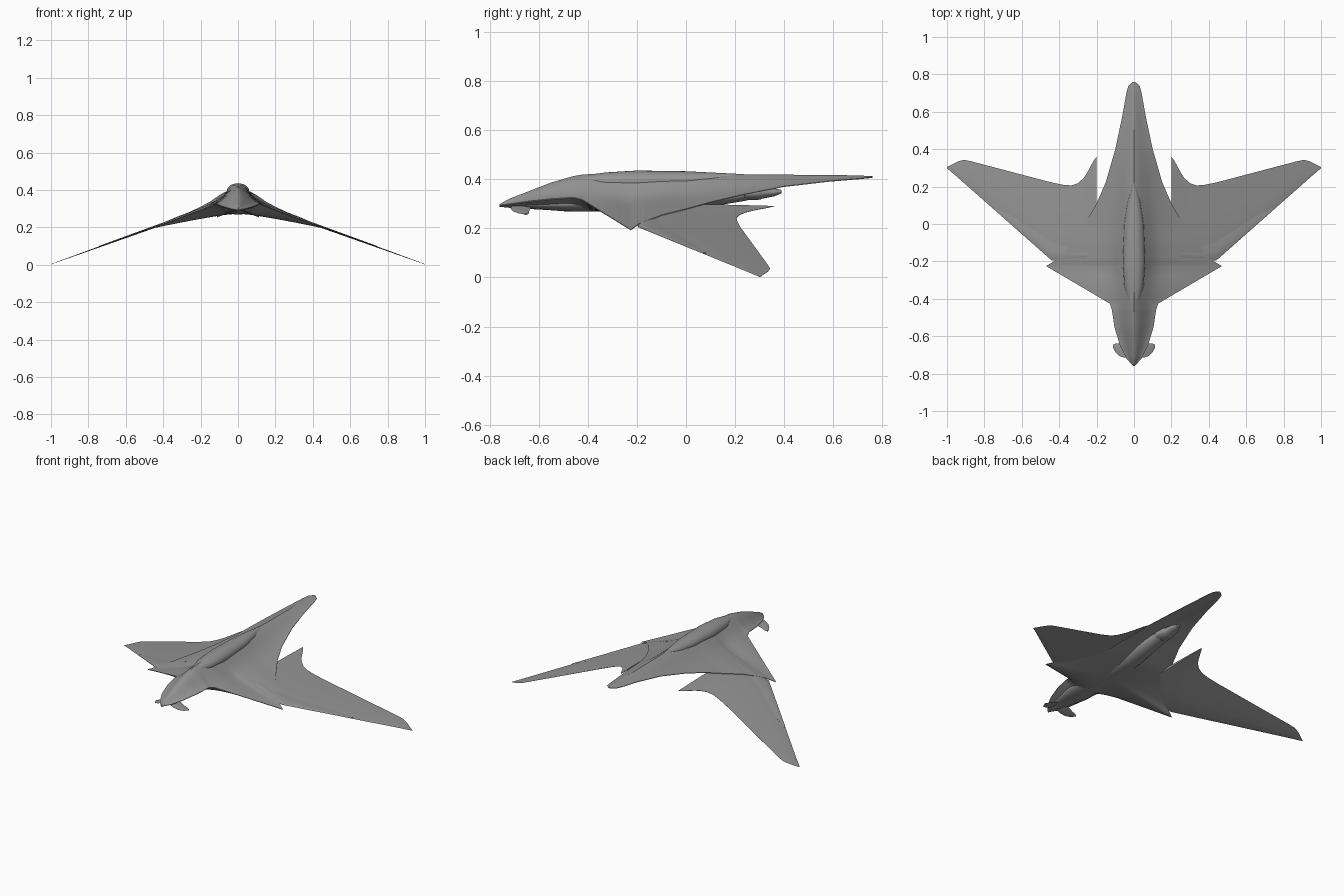
import bpy, math

cube = bpy.data.objects.get("Cube")
if cube:
    bpy.data.objects.remove(cube, do_unlink=True)

grey = bpy.data.materials.new("hull grey")
grey.use_nodes = True
colour = (0.3, 0.3, 0.3, 1)
grey.diffuse_color = colour
grey.node_tree.nodes["Principled BSDF"].inputs["Base Color"].default_value = colour


def loft(name, rings, mirror=False, angle=35):
    """Skin a list of equal closed rings, cap both ends and shade smooth."""
    count = len(rings[0])
    verts = [point for ring in rings for point in ring]
    faces = []
    for row in range(len(rings) - 1):
        for i in range(count):
            j = (i + 1) % count
            low, high = row * count, (row + 1) * count
            faces.append((low + i, low + j, high + j, high + i))
    faces.append(tuple(reversed(range(count))))
    faces.append(tuple(range(len(verts) - count, len(verts))))
    mesh = bpy.data.meshes.new(name)
    mesh.from_pydata(verts, [], faces)
    mesh.materials.append(grey)
    obj = bpy.data.objects.new(name, mesh)
    bpy.context.collection.objects.link(obj)
    bpy.ops.object.select_all(action="DESELECT")
    obj.select_set(True)
    bpy.context.view_layer.objects.active = obj
    bpy.ops.object.mode_set(mode="EDIT")
    bpy.ops.mesh.select_all(action="SELECT")
    bpy.ops.mesh.normals_make_consistent(inside=False)
    bpy.ops.object.mode_set(mode="OBJECT")
    bpy.ops.object.shade_smooth_by_angle(angle=math.radians(angle))
    if mirror:
        obj.modifiers.new("Mirror", "MIRROR")
    return obj


def densify(stations, steps):
    """Insert evenly blended stations between the given ones."""
    result = []
    for a, b in zip(stations, stations[1:]):
        for k in range(steps):
            t = k / steps
            result.append(tuple(p + (q - p) * t for p, q in zip(a, b)))
    return result + [stations[-1]]


# Blended hull: y, half width, edge height, crown height, belly height
hull = [
    (-.76, .004, .292, .296, .288), (-.72, .04, .297, .318, .284),
    (-.65, .075, .307, .345, .28), (-.55, .105, .318, .384, .274),
    (-.46, .118, .324, .41, .268), (-.425, .13, .316, .416, .268),
    (-.225, .47, .192, .43, .275), (-.19, .41, .218, .43, .277),
    (-.1, .33, .252, .43, .285), (0, .265, .277, .426, .3),
    (.1, .205, .305, .422, .33), (.22, .152, .333, .418, .36),
    (.4, .1, .369, .416, .384), (.58, .062, .39, .415, .397),
    (.7, .041, .4, .413, .402), (.74, .03, .404, .411, .404),
    (.76, .006, .407, .41, .406)]
HALF = 18


def hull_ring(y, w, edge, crown, belly):
    rise = crown - edge
    straight = .68 * min(1, max(0, (y + .65) / .3))
    hump = min(.085, .7 * w)
    top, bottom = [], []
    for i in range(-HALF, HALF + 1):
        u = i / HALF
        x = w * u * abs(u) ** .6
        s = abs(x) / w
        bell = math.exp(-(x / hump) ** 2) * (1 - s * s)
        top.append((x, y, edge + .003 + rise * (straight * (1 - s) + (1 - straight) * bell)))
        bottom.append((x, y, edge + (belly - edge) * (1 - s ** 1.2)))
    return top + bottom[::-1]


loft("hull", [hull_ring(*s) for s in densify(hull, 4)], angle=30)


def ellipse_rings(stations, sides=28):
    """Stations hold y, half width, centre height, half height."""
    turns = [2 * math.pi * i / sides for i in range(sides)]
    return [[(rx * math.cos(t), y, z + rz * math.sin(t)) for t in turns]
            for y, rx, z, rz in stations]


# Raised spine ending in a point behind the cockpit
loft("dorsal_spine", ellipse_rings([
    (-.45, .02, .39, .02), (-.33, .052, .39, .038), (-.2, .06, .392, .044),
    (0, .052, .395, .038), (.12, .034, .4, .027), (.22, .003, .418, .004)]))

# Engine tunnel under the belly, with its nozzle
loft("engine_tunnel", ellipse_rings([
    (-.65, .045, .295, .012), (-.5, .075, .3, .03), (-.3, .075, .307, .039),
    (0, .062, .32, .046), (.16, .052, .336, .037), (.25, .042, .342, .028)]))
loft("engine_nozzle", ellipse_rings([
    (.23, .036, .343, .025), (.24, .048, .343, .028), (.3, .046, .344, .027),
    (.31, .038, .344, .023), (.36, .03, .347, .016), (.39, .012, .35, .007)]))


def wing_rings(sections, thick, lift=0):
    """Sections hold x, leading y and trailing y, on a drooping plane."""
    profile = [(0, 0), (.1, .7), (.35, 1), (.7, .6), (1, .08),
               (1, -.08), (.7, -.6), (.35, -1), (.1, -.7)]
    rings = []
    for x, front, back in sections:
        z = .363 - .36 * x + lift
        half = thick * (1.1 - x)
        rings.append([(x, front + (back - front) * a, z + half * b) for a, b in profile])
    return rings


# Outer wings with a swept inner spur on the trailing edge
outer = [(.2, -.15, .36), (.215, -.17, .34), (.25, -.19, .275), (.27, -.2, .245),
         (.3, -.2, .218), (.335, -.2, .206), (.38, -.2, .21), (.44, -.195, .222),
         (.87, .185, .335), (.91, .22, .343), (.94, .247, .335), (1, .298, .304)]
loft("outer_wing", wing_rings(outer, .009), mirror=True)

# Slim flap along the leading edge of each outer wing
flap = [(.25, -.18, -.13), (.34, -.19, -.115), (.44, -.195, -.06), (.74, .07, .085)]
loft("leading_edge_flap", wing_rings(flap, .006, .003), mirror=True)

# Small drooping fins beside the nose
fin = [(.02, -.71, -.63), (.05, -.715, -.635), (.08, -.705, -.64),
       (.1, -.685, -.64), (.112, -.66, -.645)]
fin_rings = []
for x, front, back in fin:
    z = .3 - .38 * x
    fin_rings.append([(x, front, z), (x, (front + back) / 2, z + .004),
                      (x, back, z), (x, (front + back) / 2, z - .004)])
loft("nose_fin", fin_rings, mirror=True)
